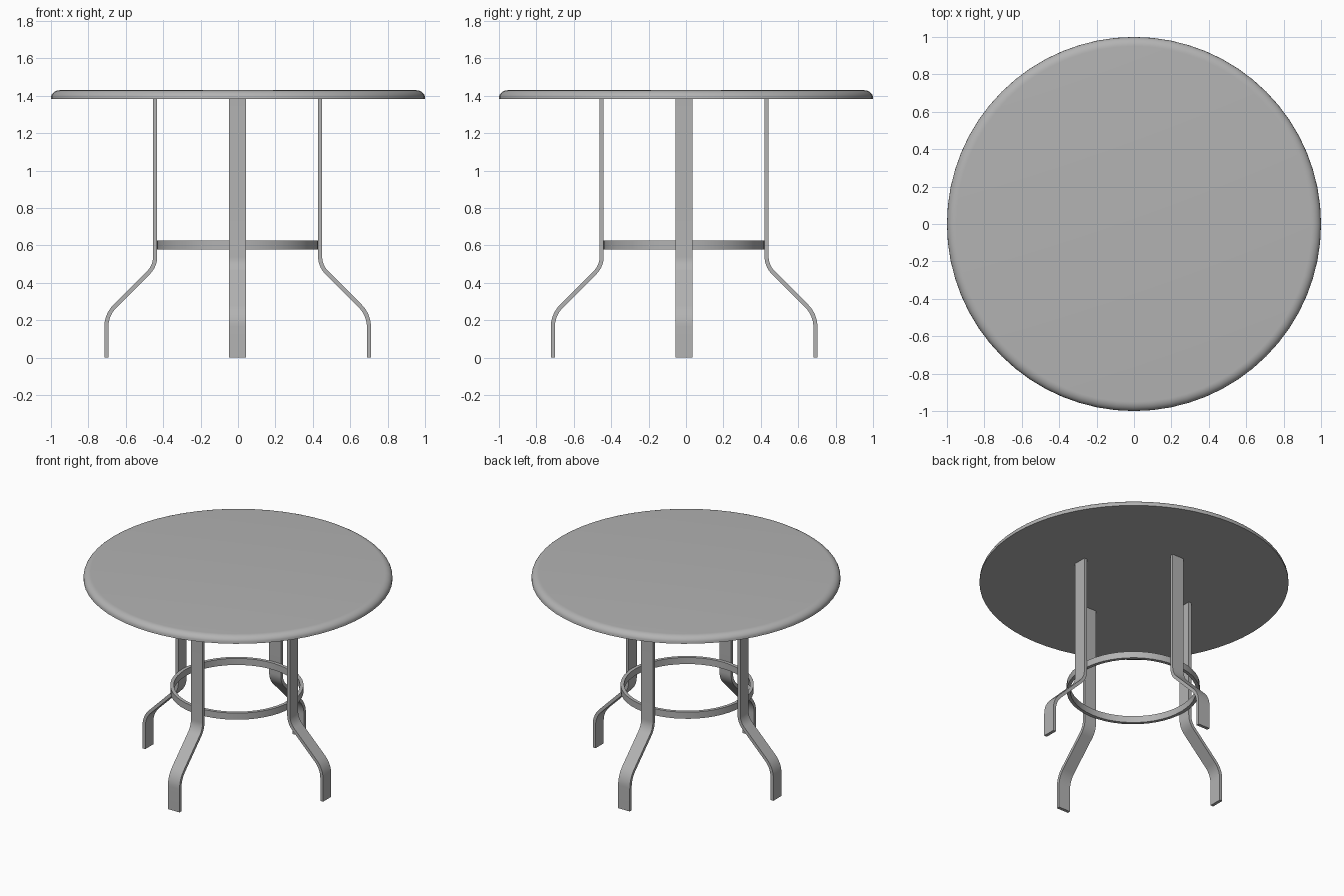
import bpy, bmesh, math
from mathutils import Vector, Matrix

if "Cube" in bpy.data.objects:
    bpy.data.objects.remove(bpy.data.objects["Cube"], do_unlink=True)

grey = bpy.data.materials.new("plain_grey")
grey.use_nodes = True
COLOUR = (0.45, 0.45, 0.45, 1)
grey.diffuse_color = COLOUR
grey.node_tree.nodes["Principled BSDF"].inputs["Base Color"].default_value = COLOUR

CX, CY = -0.002, -0.01  # the base sits slightly off the centre of the top


def finish(name, bm):
    bmesh.ops.recalc_face_normals(bm, faces=bm.faces)
    mesh = bpy.data.meshes.new(name)
    bm.to_mesh(mesh)
    bm.free()
    mesh.materials.append(grey)
    obj = bpy.data.objects.new(name, mesh)
    bpy.context.collection.objects.link(obj)
    bpy.ops.object.select_all(action='DESELECT')
    bpy.context.view_layer.objects.active = obj
    obj.select_set(True)
    bpy.ops.object.shade_smooth_by_angle(angle=math.radians(35))
    return obj


def lathe(name, profile, sides, closed=False):
    """Spin an (r, z) profile around the z axis."""
    bm = bmesh.new()
    verts = [bm.verts.new((r, 0, z)) for r, z in profile]
    pairs = list(zip(verts, verts[1:]))
    if closed:
        pairs.append((verts[-1], verts[0]))
    edges = [bm.edges.new(p) for p in pairs]
    bmesh.ops.spin(bm, geom=verts + edges, axis=(0, 0, 1), cent=(0, 0, 0),
                   angle=math.tau, steps=sides)
    bmesh.ops.remove_doubles(bm, verts=bm.verts, dist=1e-5)
    return finish(name, bm)


def fillet(corner, before, after, tangent, steps=8):
    """Circular arc rounding the corner between two directions."""
    c = Vector(corner)
    d1, d2 = Vector(before).normalized(), Vector(after).normalized()
    half = d1.angle(d2) / 2
    radius = tangent * math.tan(half)
    bis = (d1 + d2).normalized()
    centre = c + bis * tangent / math.cos(half)
    side = (d2 - d1).normalized()
    sweep = math.pi / 2 - half
    arc = []
    for i in range(steps + 1):
        a = sweep * (2 * i / steps - 1)
        arc.append(centre + radius * (side * math.sin(a) - bis * math.cos(a)))
    return arc


def leg(name, turn):
    """Bent flat bar: centre line thickened, then widened."""
    down, up, out, back = (0, -1), (0, 1), (1, -1), (-1, 1)
    line = [Vector((0.441, 1.385))]
    line += fillet((0.441, 0.49), up, out, 0.05)
    line += fillet((0.702, 0.229), back, down, 0.065)
    line.append(Vector((0.702, 0)))
    thick, width = 0.022, 0.092
    left, right = [], []
    for i, p in enumerate(line):
        d = (line[min(i + 1, len(line) - 1)] - line[max(i - 1, 0)]).normalized()
        n = Vector((-d.y, d.x)) * thick / 2
        if i in (0, len(line) - 1):
            n = Vector((thick / 2, 0))
        left.append(p + n)
        right.append(p - n)
    bm = bmesh.new()
    rows = []
    for a, b in zip(left, right):
        rows.append([bm.verts.new((q.x, y, q.y)) for q, y in
                     ((a, -width / 2), (a, width / 2), (b, width / 2), (b, -width / 2))])
    for r0, r1 in zip(rows, rows[1:]):
        for k in range(4):
            j = (k + 1) % 4
            bm.faces.new((r0[k], r0[j], r1[j], r1[k]))
    bm.faces.new(rows[0])
    bm.faces.new(rows[-1])
    bmesh.ops.transform(bm, verts=bm.verts,
                        matrix=Matrix.Translation((CX, CY, 0)) @ Matrix.Rotation(turn, 4, 'Z'))
    return finish(name, bm)


# Round top with a rounded upper rim
BOTTOM, TOP, RIM = 1.382, 1.43, 0.05
profile = [(0, BOTTOM), (1.0, BOTTOM)]
for i in range(1, 9):
    a = math.radians(90 * i / 8)
    profile.append((1 - RIM + RIM * math.cos(a), BOTTOM + 0.008 + (TOP - BOTTOM - 0.008) * math.sin(a)))
profile.append((0, TOP))
lathe("table_top", profile, 64)

# Flat hoop tying the legs together
hoop = lathe("brace_ring", [(0.408, 0.578), (0.431, 0.578), (0.431, 0.625), (0.408, 0.625)], 48, closed=True)
hoop.location = (CX, CY, 0)

# Four legs
for i, side in enumerate(("left", "back", "right", "front")):
    leg(side + "_leg", i * math.pi / 2)
